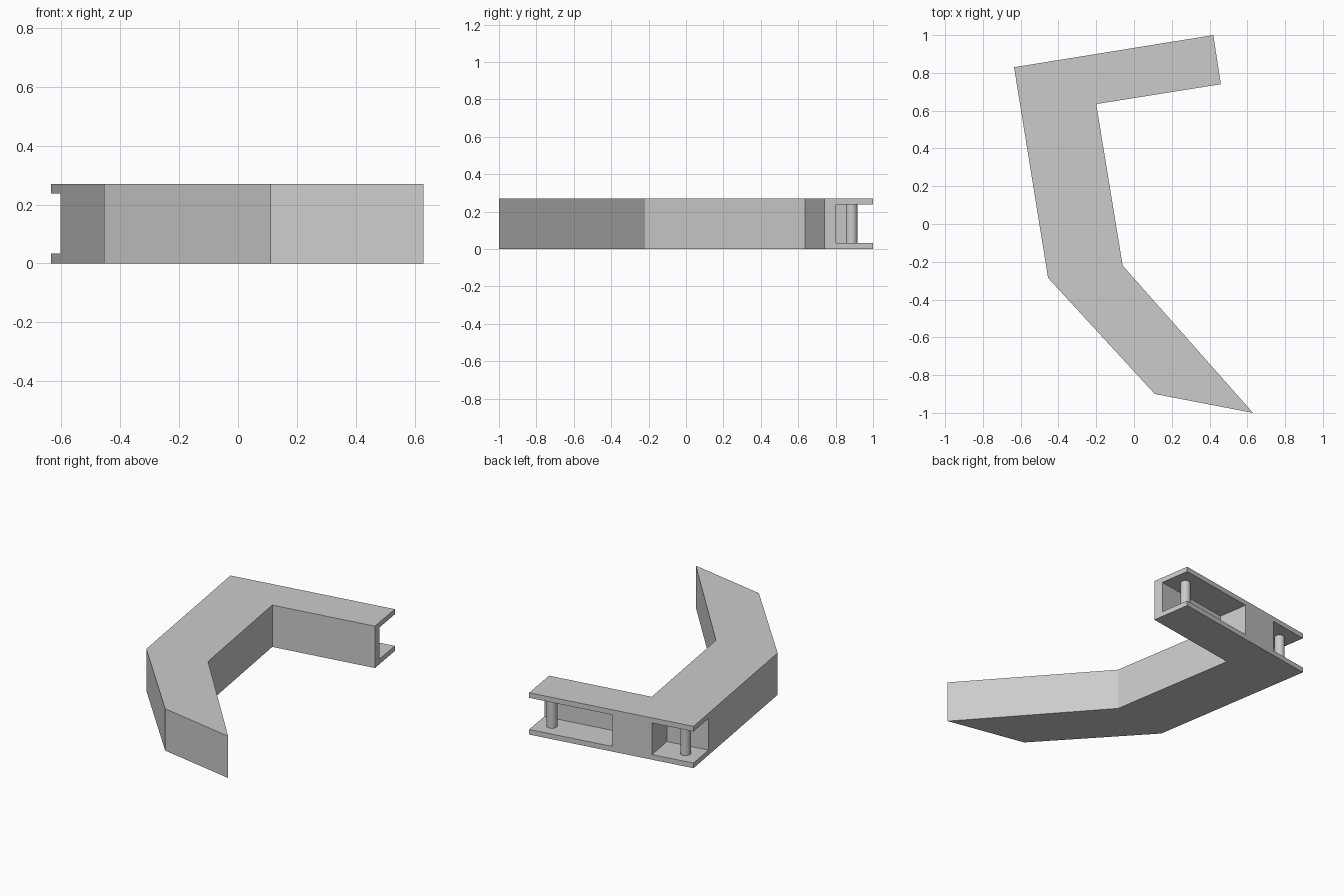
import bpy
import bmesh
from math import radians
from mathutils import Vector

cube = bpy.data.objects.get("Cube")
if cube:
    bpy.data.objects.remove(cube, do_unlink=True)

HEIGHT, PLATE = 0.27, 0.033
DEPTH = 0.20          # pocket depth behind the back edge
PIN_RADIUS = 0.031

grey = bpy.data.materials.new("plain grey")
grey.use_nodes = True
colour = (0.6, 0.6, 0.6, 1)
grey.diffuse_color = colour
grey.node_tree.nodes["Principled BSDF"].inputs["Base Color"].default_value = colour


def prism(name, outline, z0, z1):
    """Extrude a flat outline between two heights."""
    bm = bmesh.new()
    face = bm.faces.new([bm.verts.new((p[0], p[1], z0)) for p in outline])
    top = bmesh.ops.extrude_face_region(bm, geom=[face])["geom"]
    verts = [v for v in top if isinstance(v, bmesh.types.BMVert)]
    bmesh.ops.translate(bm, verts=verts, vec=(0, 0, z1 - z0))
    bmesh.ops.recalc_face_normals(bm, faces=bm.faces)
    mesh = bpy.data.meshes.new(name)
    bm.to_mesh(mesh)
    bm.free()
    obj = bpy.data.objects.new(name, mesh)
    bpy.context.collection.objects.link(obj)
    mesh.materials.append(grey)
    return obj


# Back edge frame: distance along from the right corner, and depth inward
corner = Vector((-0.635, 0.83))
end = Vector((0.42, 1.0))
length = (end - corner).length
along = (end - corner).normalized()
inward = Vector((along.y, -along.x))


def at(s, d):
    return corner + along * s + inward * d


# Bent body
body = prism("bent_body", [
    corner, end, (0.46, 0.74), (-0.20, 0.635),
    (-0.06, -0.22), (0.63, -1.0), (0.11, -0.90), (-0.455, -0.285),
], 0, HEIGHT)

# Pockets open to the back and to each end of the short arm
for start, stop in ((-0.1, 0.27), (length - 0.54, length + 0.1)):
    cutter = prism("pocket_cutter", [
        at(start, -0.1), at(stop, -0.1), at(stop, DEPTH), at(start, DEPTH),
    ], PLATE, HEIGHT - PLATE)
    cutter.hide_render = True
    mod = body.modifiers.new("pocket", 'BOOLEAN')
    mod.operation = 'DIFFERENCE'
    mod.solver = 'EXACT'
    mod.object = cutter
    bpy.ops.object.select_all(action='DESELECT')
    body.select_set(True)
    bpy.context.view_layer.objects.active = body
    bpy.ops.object.modifier_apply(modifier=mod.name)
    bpy.data.objects.remove(cutter, do_unlink=True)

# Upright pins between the plates
for name, s in (("right_pin", 0.1), ("left_pin", length - 0.1)):
    p = at(s, 0.1)
    bpy.ops.mesh.primitive_cylinder_add(
        vertices=32, radius=PIN_RADIUS, depth=HEIGHT - 2 * PLATE,
        location=(p.x, p.y, HEIGHT / 2))
    pin = bpy.context.object
    pin.name = name
    pin.data.materials.append(grey)
    bpy.ops.object.shade_smooth_by_angle(angle=radians(30))
